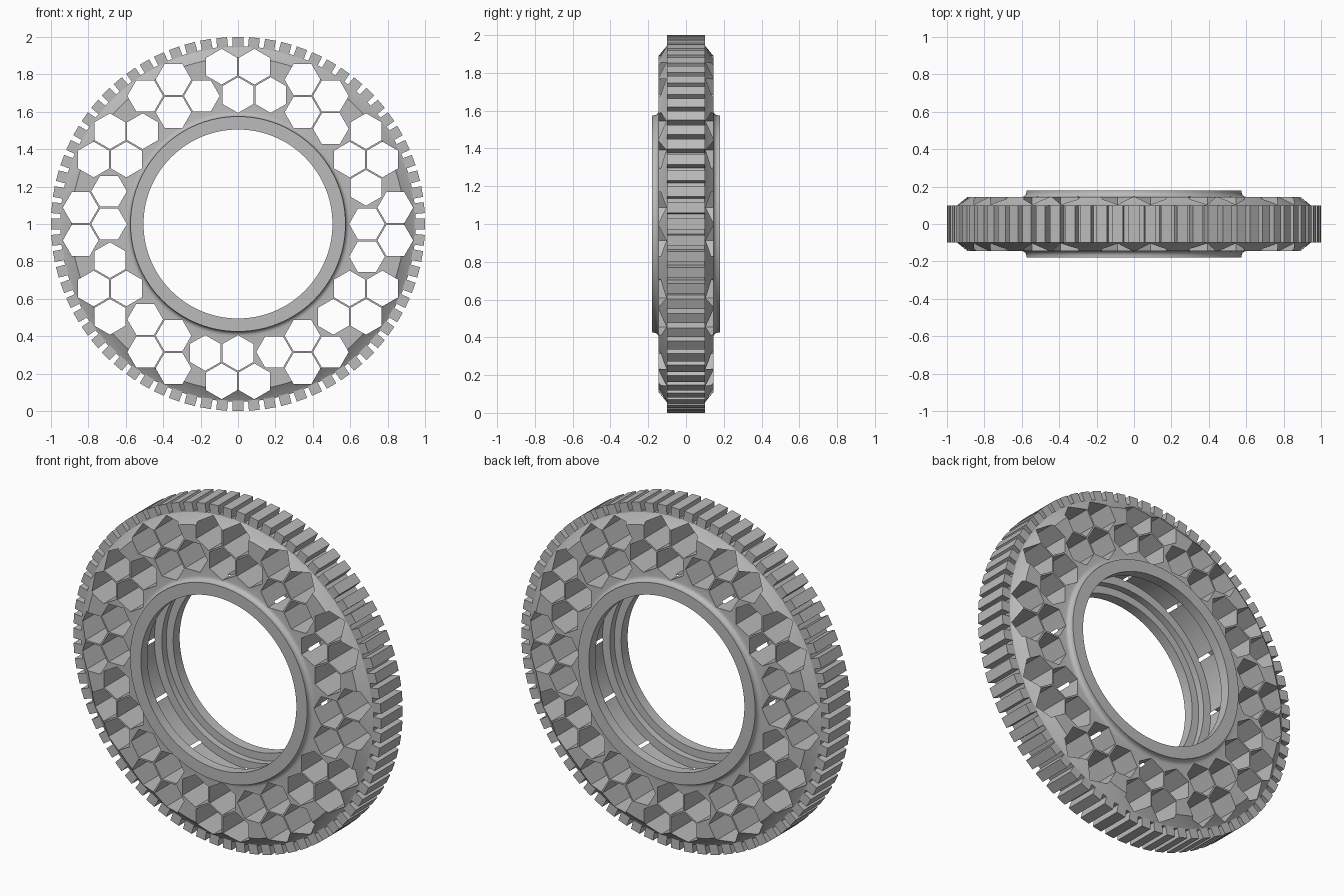
import bpy, bmesh
from math import sin, cos, pi, radians, sqrt
from mathutils import Vector, Matrix

cube = bpy.data.objects.get("Cube")
if cube:
    bpy.data.objects.remove(cube, do_unlink=True)

grey = bpy.data.materials.new("mid_grey")
grey.use_nodes = True
grey.diffuse_color = (0.5, 0.5, 0.5, 1)
grey.node_tree.nodes["Principled BSDF"].inputs["Base Color"].default_value = (0.5, 0.5, 0.5, 1)

CENTRE = Vector((0, 0, 1))
SEGMENTS = 144
GROUPS = 12
TEETH = 72


def finish(bm, name):
    """Turn a bmesh into a grey object raised to the wheel centre."""
    bmesh.ops.recalc_face_normals(bm, faces=bm.faces)
    mesh = bpy.data.meshes.new(name)
    bm.to_mesh(mesh)
    bm.free()
    mesh.materials.append(grey)
    obj = bpy.data.objects.new(name, mesh)
    obj.location = CENTRE
    bpy.context.collection.objects.link(obj)
    return obj


def activate(obj):
    bpy.ops.object.select_all(action='DESELECT')
    obj.select_set(True)
    bpy.context.view_layer.objects.active = obj


def revolve(profile, name):
    """Revolve a closed (radius, y) profile about the y axis."""
    bm = bmesh.new()
    rings = []
    for i in range(SEGMENTS):
        a = 2 * pi * i / SEGMENTS
        rings.append([bm.verts.new((r * sin(a), y, r * cos(a))) for r, y in profile])
    n = len(profile)
    for i in range(SEGMENTS):
        a, b = rings[i], rings[(i + 1) % SEGMENTS]
        for j in range(n):
            k = (j + 1) % n
            bm.faces.new((a[j], a[k], b[k], b[j]))
    return finish(bm, name)


# Tyre body: half profile from the bore groove to the tread, then mirrored
fillet = [(0.60 - 0.025 * sin(t * pi / 8), 0.145 + 0.025 * (1 - cos(t * pi / 8)))
          for t in range(5)]
half = [(0.60, 0.08), (0.55, 0.08), (0.55, 0.12), (0.505, 0.12), (0.505, 0.18),
        (0.575, 0.18)] + fillet[::-1] + [(0.89, 0.145), (0.945, 0.10), (0.95, 0.098)]
profile = half + [(r, -y) for r, y in reversed(half)]
body = revolve(profile, "tyre_body")

# Honeycomb cutter: twelve groups of four hexagonal prisms
PITCH = 0.175
HEX_R = 0.0955
cells = [(-PITCH / 2, 0.841), (PITCH / 2, 0.841),
         (0, 0.841 - PITCH * sqrt(3) / 2), (PITCH, 0.841 - PITCH * sqrt(3) / 2)]
bm = bmesh.new()
for g in range(GROUPS):
    turn = Matrix.Rotation(2 * pi * g / GROUPS, 4, 'Y')
    for cx, cz in cells:
        loops = []
        for y in (-0.4, 0.4):
            loops.append([bm.verts.new(turn @ Vector((
                cx + HEX_R * cos(radians(30 + 60 * k)), y,
                cz + HEX_R * sin(radians(30 + 60 * k))))) for k in range(6)])
        front, back = loops
        bm.faces.new(front)
        bm.faces.new(back[::-1])
        for k in range(6):
            m = (k + 1) % 6
            bm.faces.new((front[k], back[k], back[m], front[m]))
cutter = finish(bm, "honeycomb_cutter")
cutter.hide_render = True

mod = body.modifiers.new("honeycomb", 'BOOLEAN')
mod.operation = 'DIFFERENCE'
mod.solver = 'EXACT'
mod.object = cutter
activate(body)
bpy.ops.object.modifier_apply(modifier=mod.name)
bpy.data.objects.remove(cutter, do_unlink=True)
activate(body)
bpy.ops.object.shade_smooth_by_angle(angle=radians(25))

# Tread: straight blocks around the rim
bm = bmesh.new()
INNER, OUTER = 0.943, 1.0
for i in range(TEETH):
    place = (Matrix.Rotation(2 * pi * i / TEETH, 4, 'Y')
             @ Matrix.Translation((0, 0, (INNER + OUTER) / 2))
             @ Matrix.Diagonal((0.058, 0.2, OUTER - INNER, 1)))
    bmesh.ops.create_cube(bm, size=1, matrix=place)
finish(bm, "tread_blocks")
